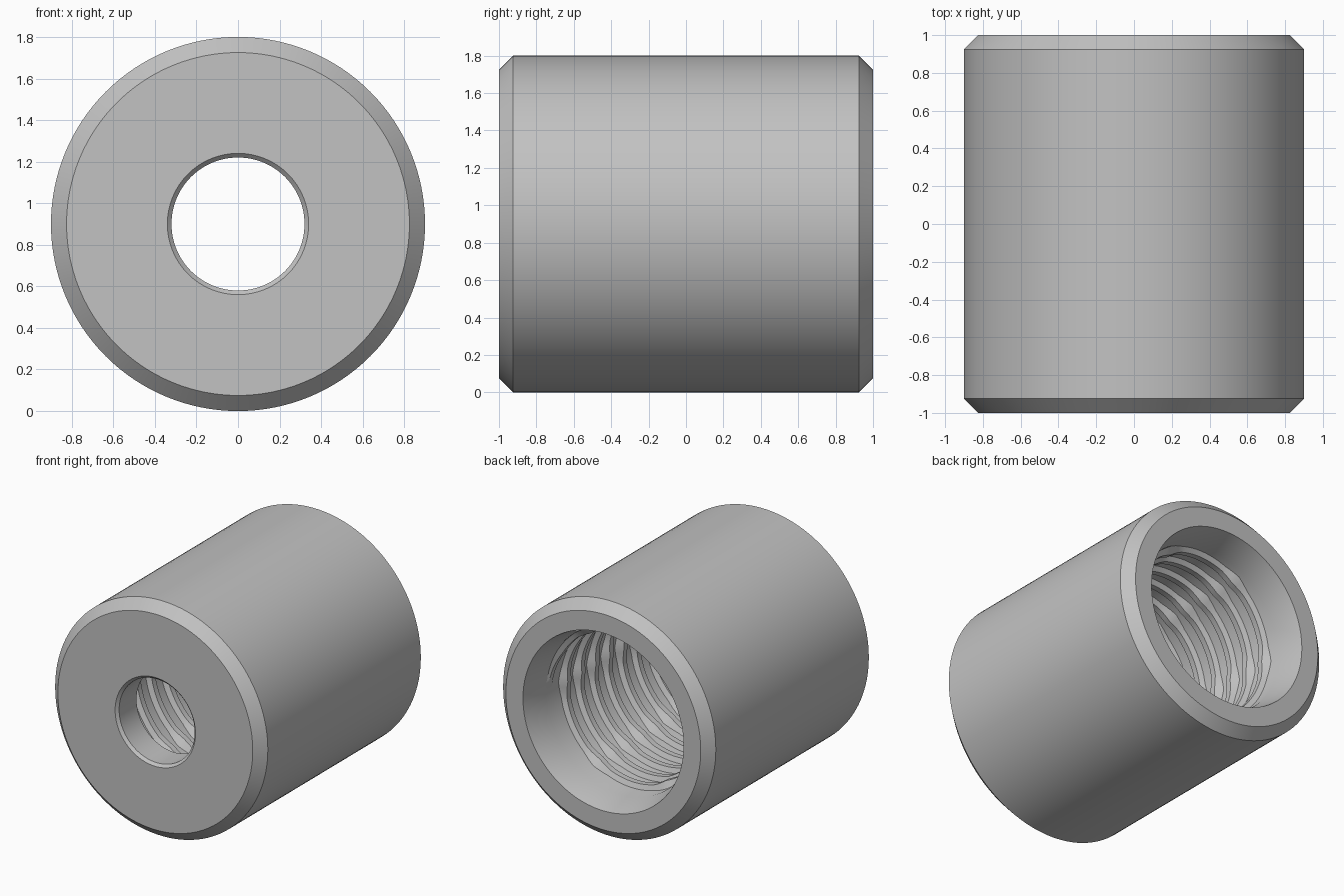
import bpy, bmesh, math

cube = bpy.data.objects.get("Cube")
if cube:
    bpy.data.objects.remove(cube)

AXIS_Z = 0.9
BORE = 0.63

grey = bpy.data.materials.new("plain grey")
grey.use_nodes = True
colour = (0.54, 0.54, 0.54, 1)
grey.diffuse_color = colour
grey.node_tree.nodes["Principled BSDF"].inputs["Base Color"].default_value = colour


def point(radius, angle, y):
    return (radius * math.cos(angle), y, AXIS_Z + radius * math.sin(angle))


def finish(bm, name):
    """Turn a bmesh into a smooth shaded object with sharp edges kept."""
    bmesh.ops.recalc_face_normals(bm, faces=bm.faces)
    mesh = bpy.data.meshes.new(name)
    bm.to_mesh(mesh)
    bm.free()
    mesh.materials.append(grey)
    obj = bpy.data.objects.new(name, mesh)
    bpy.context.collection.objects.link(obj)
    bpy.ops.object.select_all(action='DESELECT')
    obj.select_set(True)
    bpy.context.view_layer.objects.active = obj
    bpy.ops.object.shade_smooth_by_angle(angle=math.radians(25))
    return obj


def bridge(bm, a, b):
    """Join two closed loops of equal length with quads."""
    for i in range(len(a)):
        j = (i + 1) % len(a)
        bm.faces.new((a[i], a[j], b[j], b[i]))


# Sleeve: chamfered outside, tapered mouth, wide bore, narrow hole at the front
def make_sleeve(segments=128):
    profile = [(0.34, -1), (0.825, -1), (0.9, -0.925), (0.9, 0.925),
               (0.825, 1), (0.68, 1), (BORE, 0.8), (BORE, -0.77),
               (0.32, -0.77), (0.32, -0.98)]
    bm = bmesh.new()
    loops = [[bm.verts.new(point(r, math.tau * i / segments, y))
              for r, y in profile] for i in range(segments)]
    for i in range(segments):
        bridge(bm, loops[i], loops[(i + 1) % segments])
    return finish(bm, "threaded_sleeve")


# Thread: helical ridge with a small peak at every sixth of a turn
def make_thread(start=0.75, end=-0.72, pitch=0.17, steps=96):
    count = round((start - end) / pitch * steps)
    bm = bmesh.new()
    loops = []
    for i in range(count + 1):
        angle = math.tau * i / steps
        y = start - pitch * i / steps
        away = abs((i + steps // 12) % (steps // 6) - steps // 12)
        peak = max(0, 1 - away / 3)
        fade = min(1, i / 8, (count - i) / 8)
        crest = BORE - (0.035 + 0.015 * peak) * fade - 0.001
        foot = 0.045 + 0.025 * peak
        top = 0.022
        section = [(BORE + 0.01, foot), (crest, top),
                   (crest, -top), (BORE + 0.01, -foot)]
        loops.append([bm.verts.new(point(r, angle, y + dy)) for r, dy in section])
    for a, b in zip(loops, loops[1:]):
        bridge(bm, a, b)
    bm.faces.new(loops[0])
    bm.faces.new(loops[-1])
    return finish(bm, "inner_thread")


make_sleeve()
make_thread()
